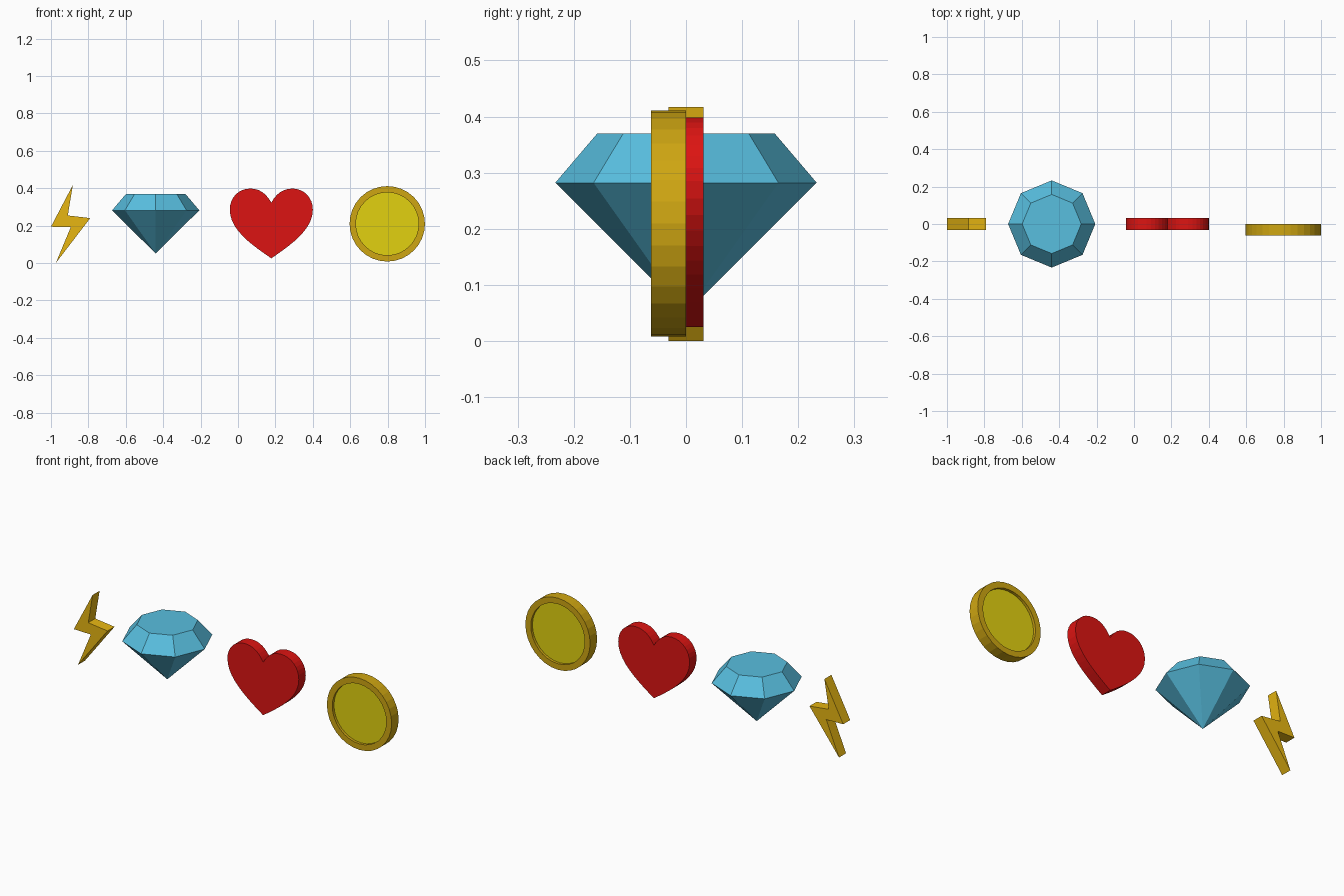
import bpy, bmesh, math
from mathutils import Vector
from mathutils.geometry import interpolate_bezier

if "Cube" in bpy.data.objects:
    bpy.data.objects.remove(bpy.data.objects["Cube"])


def material(name, color):
    m = bpy.data.materials.new(name)
    m.diffuse_color = (*color, 1)
    m.use_nodes = True
    m.node_tree.nodes["Principled BSDF"].inputs["Base Color"].default_value = m.diffuse_color
    return m


def finish(name, bm, *mats):
    bmesh.ops.recalc_face_normals(bm, faces=bm.faces[:])
    me = bpy.data.meshes.new(name)
    bm.to_mesh(me)
    bm.free()
    for m in mats:
        me.materials.append(m)
    ob = bpy.data.objects.new(name, me)
    bpy.context.collection.objects.link(ob)
    return ob


def plate(name, outline, half, mat):
    """Extrude an x/z outline symmetrically along y."""
    bm = bmesh.new()
    front = bm.faces.new([bm.verts.new((x, -half, z)) for x, z in outline])
    res = bmesh.ops.extrude_face_region(bm, geom=[front], use_keep_orig=True)
    verts = [v for v in res["geom"] if isinstance(v, bmesh.types.BMVert)]
    bmesh.ops.translate(bm, verts=verts, vec=(0, 2 * half, 0))
    return finish(name, bm, mat)


def loft(bm, rings):
    """Bridge consecutive equal vertex rings with quads."""
    for a, b in zip(rings, rings[1:]):
        for i in range(len(a)):
            j = (i + 1) % len(a)
            bm.faces.new((a[i], a[j], b[j], b[i]))


gold = material("bolt_gold", (0.80, 0.47, 0.006))
rim_gold = material("coin_rim", (0.62, 0.38, 0.006))
face_gold = material("coin_face", (0.76, 0.64, 0.005))
red = material("heart_red", (0.72, 0.007, 0.006))
blue = material("gem_blue", (0.098, 0.52, 0.74))

# Lightning bolt
plate("lightning_bolt", [(-0.883, 0.417), (-0.91, 0.254), (-0.79, 0.24),
                         (-0.974, 0.0), (-0.894, 0.192), (-1.0, 0.194)],
      0.031, gold)

# Gem: octagonal table, girdle and a point at the bottom
bm = bmesh.new()
gem_x = -0.44
rings = [[bm.verts.new((gem_x + r * math.cos(k * math.pi / 4),
                        r * math.sin(k * math.pi / 4), z)) for k in range(8)]
         for r, z in ((0.158, 0.37), (0.233, 0.282))]
loft(bm, rings)
bm.faces.new(rings[0])
tip = bm.verts.new((gem_x, 0, 0.05))
for k in range(8):
    bm.faces.new((rings[1][k], rings[1][(k + 1) % 8], tip))
finish("gem", bm, blue)

# Heart: right half from three bezier spans, mirrored to the left
spans = [((0, 0.323), (0.025, 0.368), (0.06, 0.398), (0.112, 0.398)),
         ((0.112, 0.398), (0.175, 0.398), (0.222, 0.35), (0.222, 0.285)),
         ((0.222, 0.285), (0.222, 0.18), (0.11, 0.10), (0, 0.025))]
half = []
for s, n in zip(spans, (7, 9, 11)):
    half += interpolate_bezier(*[Vector((x, 0, z)) for x, z in s], n)[:-1]
half = [(p.x, p.z) for p in half] + [(0, 0.025)]
heart_x = 0.178
outline = [(heart_x + x, z) for x, z in half]
outline += [(heart_x - x, z) for x, z in half[-2:0:-1]]
plate("heart", outline, 0.031, red)

# Coin: lathed rim with recessed faces on both sides
bm = bmesh.new()
cx, cz, n, t, d = 0.798, 0.2095, 32, 0.062, 0.015
profile = [(0.168, -t + d), (0.168, -t), (0.2015, -t),
           (0.2015, 0), (0.168, 0), (0.168, -d)]
rings = [[bm.verts.new((cx + r * math.cos(k * math.tau / n), y,
                        cz + r * math.sin(k * math.tau / n)))
          for k in range(n)] for r, y in profile]
loft(bm, rings)
for ring in (rings[0], rings[-1]):
    bm.faces.new(ring).material_index = 1
finish("coin", bm, rim_gold, face_gold)
